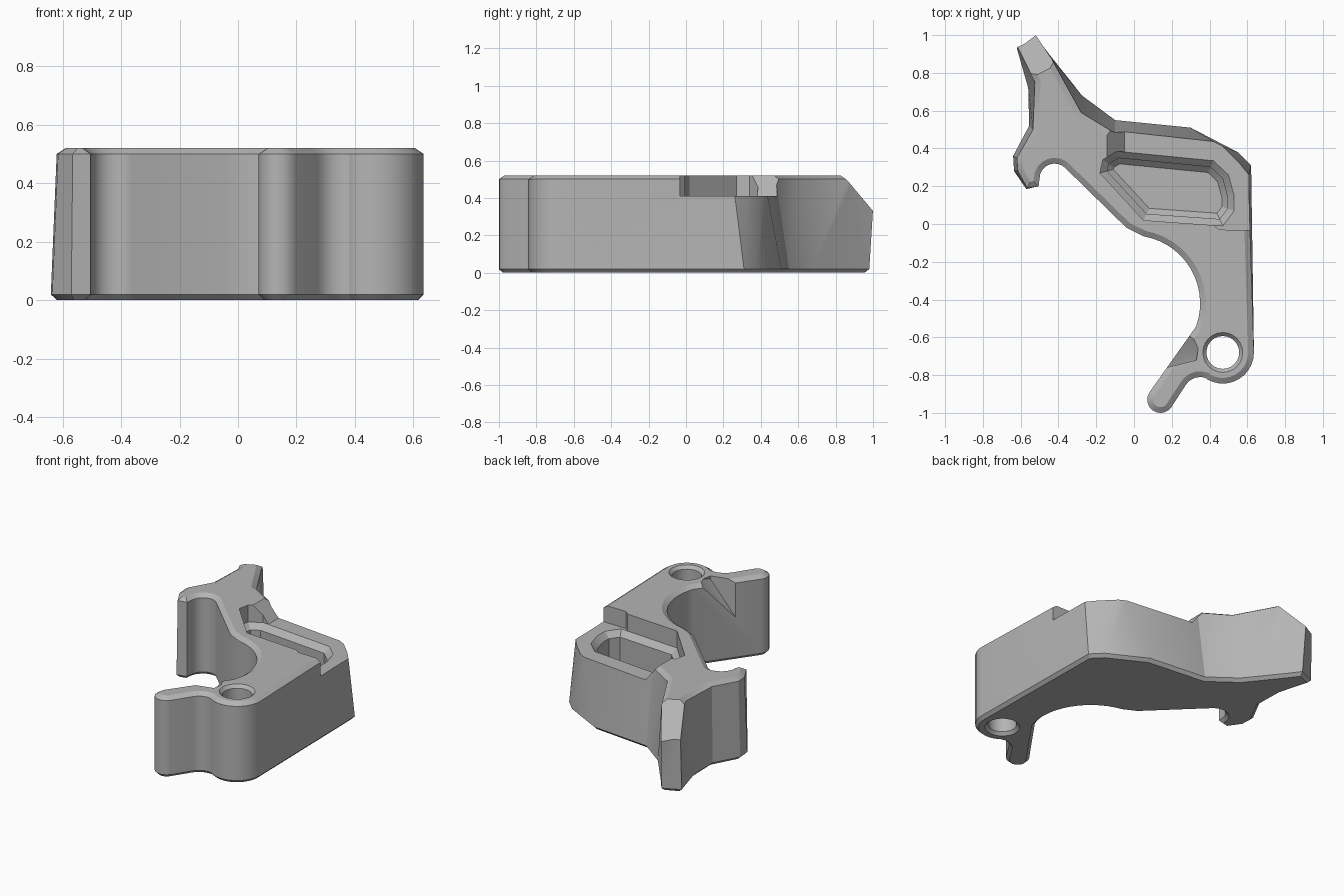
import bpy, bmesh, math
from mathutils import Vector

if "Cube" in bpy.data.objects:
    bpy.data.objects.remove(bpy.data.objects["Cube"], do_unlink=True)

grey = bpy.data.materials.new("plain grey")
grey.use_nodes = True
grey.diffuse_color = (0.46, 0.46, 0.46, 1)
grey.node_tree.nodes["Principled BSDF"].inputs["Base Color"].default_value = grey.diffuse_color


def arc(cx, cy, radius, start, end, steps):
    """Points along a circular arc, angles in degrees."""
    angles = [math.radians(start + (end - start) * i / steps) for i in range(steps + 1)]
    return [(cx + radius * math.cos(a), cy + radius * math.sin(a)) for a in angles]


def inset(outline, amount):
    """Move a counterclockwise outline inward with mitred corners."""
    pts = [Vector(p) for p in outline]
    result = []
    for i, p in enumerate(pts):
        before = (p - pts[i - 1]).normalized()
        after = (pts[(i + 1) % len(pts)] - p).normalized()
        n1, n2 = Vector((-before.y, before.x)), Vector((-after.y, after.x))
        result.append(p + (n1 + n2) * (amount / max(0.5, 1 + n1.dot(n2))))
    return result


def make_object(name, bm):
    bmesh.ops.recalc_face_normals(bm, faces=bm.faces)
    mesh = bpy.data.meshes.new(name)
    bm.to_mesh(mesh)
    bm.free()
    mesh.materials.append(grey)
    obj = bpy.data.objects.new(name, mesh)
    bpy.context.collection.objects.link(obj)
    return obj


def loft(layers):
    """Closed solid through (height, outline) layers with matching point counts."""
    bm = bmesh.new()
    rings = [[bm.verts.new((p[0], p[1], z)) for p in outline] for z, outline in layers]
    sides = []
    for low, high in zip(rings, rings[1:]):
        for i in range(len(low)):
            j = (i + 1) % len(low)
            sides.append(bm.faces.new((low[i], low[j], high[j], high[i])))
    bmesh.ops.triangulate(bm, faces=sides)
    bm.faces.new(rings[0][::-1])
    bm.faces.new(rings[-1])
    return bm


def cut(target, cutter):
    cutter.hide_render = True
    mod = target.modifiers.new("cut", "BOOLEAN")
    mod.operation = "DIFFERENCE"
    mod.solver = "EXACT"
    mod.object = cutter
    bpy.ops.object.select_all(action="DESELECT")
    bpy.context.view_layer.objects.active = target
    target.select_set(True)
    bpy.ops.object.modifier_apply(modifier=mod.name)
    bpy.data.objects.remove(cutter, do_unlink=True)


HEIGHT = 0.52
LUG = (0.47, -0.68)

# Upright front and hook profile, shared by base and top
front = arc(-0.42, 0.24, 0.08, 180, 40, 8) + [(-0.04, -0.02)]
front += arc(-0.01, -0.42, 0.36, 80, -20, 14)
front += arc(0.14, -0.93, 0.07, 145, 325, 10)
front += arc(0.35, -0.9, 0.09, 150, 70, 5)
front += arc(*LUG, 0.165, 240, 360, 10)

# Drafted rear and arm outlines, narrower at the top
arm_base = [(-.45, .9), (-.51, .98), (-.62, .93), (-.56, .72), (-.555, .52),
            (-.64, .36), (-.635, .28), (-.57, .185), (-.505, .2)]
arm_top = [(-.44, .88), (-.525, 1.01), (-.615, .94), (-.525, .75), (-.535, .5),
           (-.62, .35), (-.615, .28), (-.565, .19), (-.505, .2)]
rear_base = [(.62, .31), (.55, .38), (.3, .51), (-.1, .55), (-.275, .68)]
rear_top = [(.605, .25), (.54, .33), (.45, .42), (-.1, .48), (-.28, .59)]
base = arm_base + front + rear_base
top = arm_top + front + rear_top

bm = loft([(0, inset(base, 0.02)), (0.02, base),
           (HEIGHT - 0.02, top), (HEIGHT, inset(top, 0.03))])

# Sloping facet at the arm tip
along = Vector((-0.447, 0.894, 1))
bmesh.ops.bisect_plane(bm, geom=bm.verts[:] + bm.edges[:] + bm.faces[:],
                       plane_co=(-0.495, 0.8, HEIGHT), plane_no=along, clear_outer=True)
bmesh.ops.holes_fill(bm, edges=[e for e in bm.edges if e.is_boundary], sides=0)
body = make_object("bracket_body", bm)

# Lowered rear ledge with a ramp at its arm end
ledge = [(-.05, .8), (-.05, .3), (.1, .1), (.3, .1), (.45, -.03), (.8, -.035), (.8, .8)]
ramp = [(x - 0.1 if x < 0 else x, y) for x, y in ledge]
cut(body, make_object("ledge_cutter", loft([(0.41, ledge), (HEIGHT + 0.01, ramp)])))

# Deep pocket with a chamfered rim and floor
pocket = [(-.18, .27), (-.165, .34), (-.09, .385), (.42, .335), (.5, .26),
          (.53, .15), (.53, .07), (.47, -.01), (.05, .02)][::-1]
cut(body, make_object("pocket_cutter", loft([
    (0.1, inset(pocket, 0.065)), (0.13, inset(pocket, 0.035)),
    (0.375, inset(pocket, 0.035)), (0.41, pocket), (0.6, pocket)])))

# Pin hole, countersunk at both ends
bore, rim = [arc(*LUG, r, 0, 345, 23) for r in (0.087, 0.115)]
cut(body, make_object("pin_hole_cutter", loft([
    (-0.01, rim), (0.02, bore), (HEIGHT - 0.02, bore), (HEIGHT + 0.01, rim)])))

# Slanted relief on the inner side of the hook
bm = bmesh.new()
for x, y, z in [(.3, -.57, HEIGHT), (.34, -.66, HEIGHT), (.33, -.72, .5),
                (.17, -.76, .27), (.09, -.71, .27), (.22, -.52, HEIGHT)]:
    bm.verts.new((x, y, z))
    bm.verts.new((x, y, 0.7))
hull = bmesh.ops.convex_hull(bm, input=bm.verts)
loose = [v for v in bm.verts if not v.link_faces]
bmesh.ops.delete(bm, geom=loose, context="VERTS")
cut(body, make_object("relief_cutter", bm))

bpy.ops.object.shade_smooth_by_angle(angle=math.radians(25))
